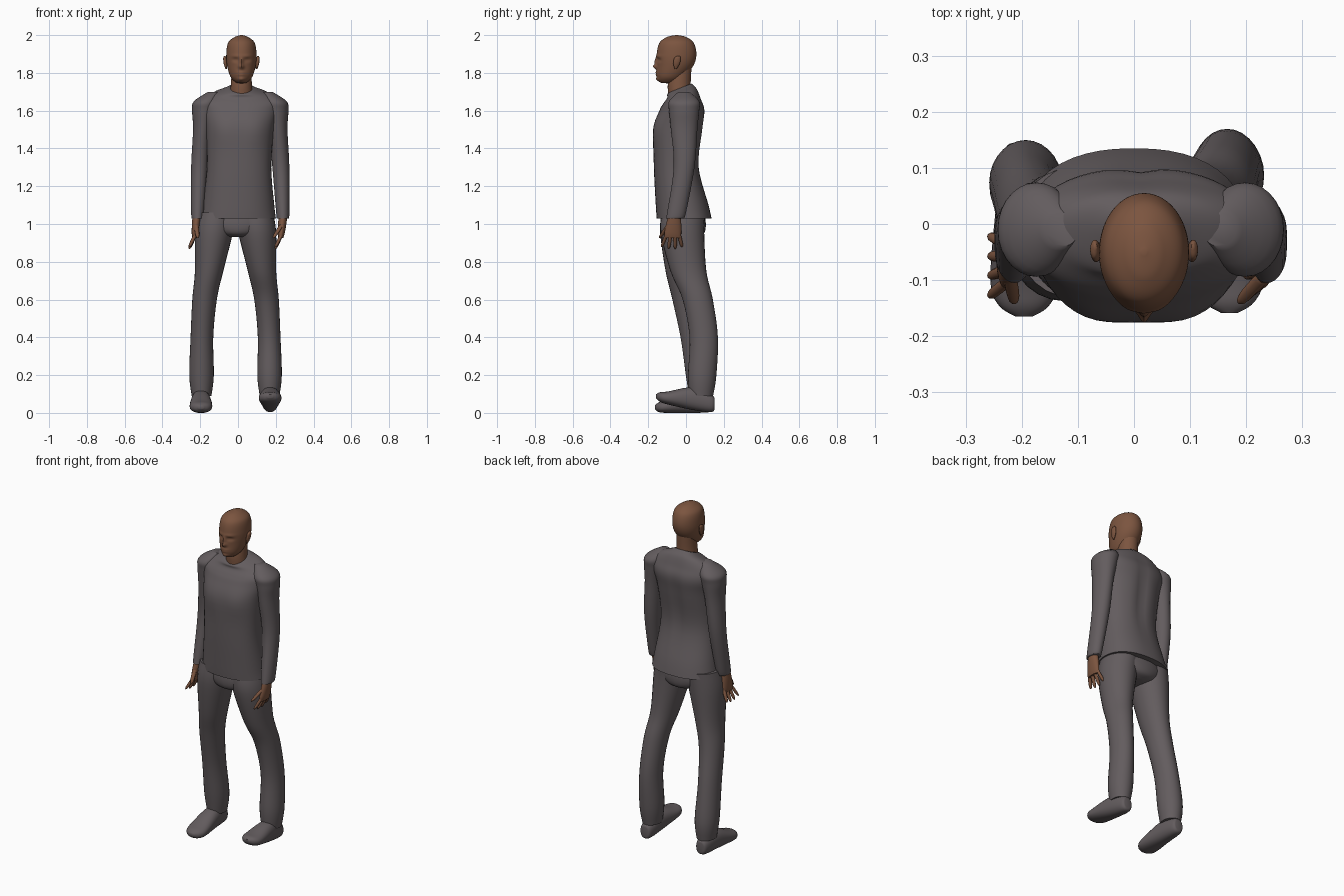
import bpy, bmesh
from math import sin, cos, pi, exp, copysign
from mathutils import Vector

if "Cube" in bpy.data.objects:
    bpy.data.objects.remove(bpy.data.objects["Cube"], do_unlink=True)

FRONT, BACK = -1, 1
SIDES = {"left": 1, "right": -1}


def make_material(name, colour):
    mat = bpy.data.materials.new(name)
    mat.use_nodes = True
    mat.diffuse_color = (*colour, 1)
    mat.node_tree.nodes["Principled BSDF"].inputs["Base Color"].default_value = (*colour, 1)
    return mat


cloth = make_material("grey_cloth", (.125, .108, .113))
skin = make_material("brown_skin", (.2, .09, .05))


def smooth_rings(rings, steps):
    """Run a smooth spline through rings of (x, y, z, radius, radius, tilt)."""
    rings = [Vector((*ring, 0)[:6]) for ring in rings]
    out = []
    for i, (start, end) in enumerate(zip(rings, rings[1:])):
        before = rings[max(i - 1, 0)]
        after = rings[min(i + 2, len(rings) - 1)]
        leave, arrive = (end - before) / 2, (after - start) / 2
        for step in range(steps):
            t = step / steps
            ease = t * t * (3 - 2 * t)
            out.append(start.lerp(end, ease) + leave * t * (1 - t) ** 2
                       - arrive * t * t * (1 - t))
    return out + [rings[-1]]


def push_surface(co, facing_amount, bumps):
    """Move a point out or in by every soft bump on its side of the body."""
    for x, z, width, height, push, facing in bumps:
        if facing_amount * facing > 0:
            falloff = exp(-((co.x - x) / width) ** 2 - ((co.z - z) / height) ** 2)
            co.y += facing * push * falloff * min(1, abs(facing_amount) * 2)


def loft(name, rings, mat, sides=28, steps=5, power=2, along_y=False, bumps=()):
    """Skin a body part over its rings and cap both ends."""
    bm = bmesh.new()
    loops = []
    for x, y, z, a, b, tilt in smooth_rings(rings, steps):
        loop = []
        for k in range(sides):
            c, s = cos(2 * pi * k / sides), sin(2 * pi * k / sides)
            u = a * copysign(abs(c) ** (2 / power), c)
            v = b * copysign(abs(s) ** (2 / power), s)
            co = Vector((x + u, y, z + v) if along_y else (x + u, y + v, z + tilt * v))
            push_surface(co, s, bumps)
            loop.append(bm.verts.new(co))
        loops.append(loop)
    for low, high in zip(loops, loops[1:]):
        for k in range(sides):
            n = (k + 1) % sides
            bm.faces.new((low[k], low[n], high[n], high[k]))
    bm.faces.new(loops[0])
    bm.faces.new(loops[-1])
    bmesh.ops.recalc_face_normals(bm, faces=bm.faces)
    mesh = bpy.data.meshes.new(name)
    bm.to_mesh(mesh)
    bm.free()
    mesh.materials.append(mat)
    obj = bpy.data.objects.new(name, mesh)
    bpy.context.collection.objects.link(obj)
    bpy.ops.object.select_all(action="DESELECT")
    obj.select_set(True)
    bpy.context.view_layer.objects.active = obj
    bpy.ops.object.shade_smooth_by_angle(angle=.9)


def lean(z):
    """Sideways sway of the upper body."""
    return .02 * (z - 1)


def collar_tilt(z):
    return max(0, 4 * (z - 1.62))


# Shirt body from collar to hem: rows of height, depth, half width, half depth
shirt = [(1.72, -.03, .065, .06), (1.71, -.03, .09, .07), (1.69, -.02, .15, .08),
         (1.65, -.02, .2, .1), (1.6, -.02, .2, .12), (1.5, -.04, .18, .13),
         (1.3, -.05, .17, .12), (1.1, -.02, .19, .14), (1.03, -.01, .2, .145)]
chest = [(lean(1.5) + side * .09, 1.5, .07, .08, .01, FRONT) for side in SIDES.values()]
spine = (lean(1.5), 1.45, .03, .2, -.014, BACK)
loft("shirt_body", [(lean(z), y, z, a, b, collar_tilt(z)) for z, y, a, b in shirt],
     cloth, sides=48, power=2.3, bumps=chest + [spine])

# Sleeves, mirrored about the shoulders
SHOULDER_X = .012
sleeve = [(.14, -.01, 1.7, .03, .03), (.18, -.01, 1.65, .065, .08),
          (.19, -.01, 1.6, .065, .08), (.2, -.01, 1.5, .05, .07),
          (.215, -.01, 1.3, .045, .055), (.225, -.05, 1.06, .035, .05),
          (.225, -.06, 1.03, .03, .045)]
for label, side in SIDES.items():
    loft(label + "_sleeve",
         [(SHOULDER_X + side * x, *rest) for x, *rest in sleeve], cloth)

# Trousers: a seat, and two legs with the left knee set further back
HIP_X = -.013
loft("trouser_seat", [(0, -.015, 1.08, .18, .11), (0, -.015, 1, .19, .12),
                      (0, -.015, .95, .13, .11), (0, -.015, .93, .05, .07)], cloth)
leg = [(.1, -.015, 1.06, .1, .115), (.115, -.02, .95, .1, .115),
       (.14, 0, .75, .075, .095), (.164, .035, .6, .065, .08),
       (.178, .07, .4, .06, .075), (.18, .08, .2, .065, .075),
       (.18, .08, .09, .052, .062)]


def stride(z):
    return .03 * exp(-((z - .52) / .25) ** 2)


for label, side in SIDES.items():
    loft(label + "_trouser_leg",
         [(HIP_X + side * x, y + side * stride(z), z, a, b) for x, y, z, a, b in leg],
         cloth)

# Shoes from heel to toe; the left one rests on its heel with the toe raised
shoe = [(.145, .05, .015, .02), (.13, .05, .035, .045), (.03, .06, .05, .06),
        (-.1, .035, .06, .035), (-.145, .03, .045, .025), (-.165, .03, .015, .01)]
for label, pitch in (("left", .22), ("right", 0)):
    x = HIP_X + SIDES[label] * .183
    loft(label + "_shoe",
         [(x, y + pitch * .03, z + pitch * max(0, .1 - y), a, b) for y, z, a, b in shoe],
         cloth, power=2.3, along_y=True)

# Neck and head; the face is shaped by soft bumps
mid = lean(1.9)
loft("neck", [(mid, -.035, 1.69, .06, .06), (mid, -.035, 1.75, .055, .06),
              (mid, -.02, 1.84, .05, .05)], skin)
nose = [(mid, 1.833, .013, .012, .02, FRONT), (mid, 1.86, .009, .02, .012, FRONT)]
mouth = [(mid, 1.796, .024, .013, .009, FRONT), (mid, 1.797, .024, .003, -.005, FRONT)]
face = nose + mouth + [(mid, 1.766, .02, .012, .01, FRONT)]
for side in SIDES.values():
    eye_x = mid + side * .03
    face.append((eye_x, 1.868, .016, .009, -.011, FRONT))
    face.append((eye_x, 1.867, .01, .005, .005, FRONT))
    face.append((eye_x, 1.889, .024, .007, .004, FRONT))
head = [(2, -.05, .005, .005), (1.99, -.05, .035, .05), (1.96, -.05, .07, .09),
        (1.9, -.05, .08, .105), (1.84, -.057, .076, .097), (1.78, -.08, .058, .072),
        (1.75, -.09, .03, .045), (1.745, -.09, .01, .015)]
loft("head", [(mid, y, z, a, b) for z, y, a, b in head],
     skin, sides=80, steps=10, bumps=face)
ear = [(.007, -.04, 1.89, .003, .005), (.008, -.045, 1.88, .008, .017),
       (.005, -.05, 1.85, .009, .018), (0, -.055, 1.82, .004, .005)]
for label, side in SIDES.items():
    loft(label + "_ear", [(mid + side * (.08 + out), *rest) for out, *rest in ear],
         skin, sides=14)


def digit(name, root, tip, radius):
    """A straight tapered finger with a rounded tip."""
    stations = ((0, 1), (.5, 1), (.85, .8), (1, .2))
    loft(name, [(*root.lerp(tip, t), radius * r, radius * r) for t, r in stations],
         skin, sides=10, steps=3)


# Hands: the left curls inward, the right splays outward
palm = [(-.06, 1.06, .023, .03), (-.065, 1, .022, .04),
        (-.07, .95, .018, .045), (-.07, .925, .013, .043)]
for label, splay in (("left", -1), ("right", 1)):
    side = SIDES[label]

    def outward(distance):
        return SHOULDER_X + side * distance

    def palm_out(z):
        return .228 + splay * .1 * (1.06 - z)

    loft(label + "_palm", [(outward(palm_out(z)), y, z, a, b) for y, z, a, b in palm],
         skin, sides=20)
    for i in range(4):
        across = i - 1.5
        root = Vector((outward(palm_out(.94)), -.07 + .023 * across, .94))
        tip = Vector((outward(palm_out(.94) + splay * .03), -.075 + .036 * across,
                      .862 + .01 * abs(across)))
        digit(f"{label}_finger_{i + 1}", root, tip, .01)
    digit(label + "_thumb", Vector((outward(palm_out(1)), -.09, 1)),
          Vector((outward(.2 + splay * .025), -.14, .925)), .012)
